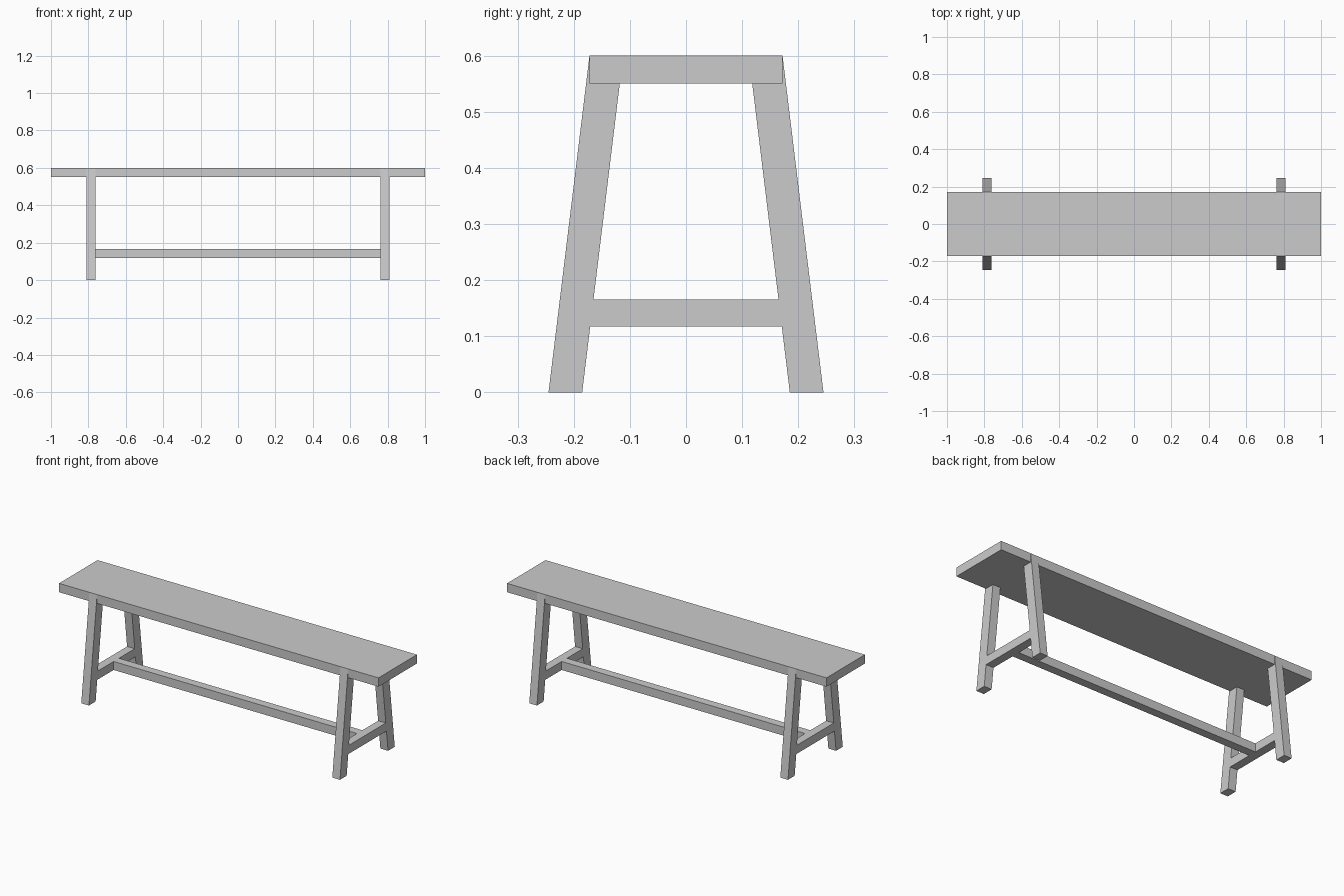
import bpy, bmesh
from mathutils import Vector

if "Cube" in bpy.data.objects:
    bpy.data.objects.remove(bpy.data.objects["Cube"])

SEAT_X, SEAT_Y, SEAT_BOTTOM, TOP = 1.0, 0.172, 0.55, 0.60
LEG_IN, LEG_OUT = 0.762, 0.81        # leg extent along x
RAIL_LOW, RAIL_HIGH = 0.117, 0.165   # stretcher heights
FOOT_IN, FOOT_OUT = 0.185, 0.245     # leg extent along y at the floor
SPLAY = (FOOT_OUT - SEAT_Y) / TOP    # inward lean per unit height


def prism(name, profile, x0, x1):
    """Extrude a (y, z) profile along x."""
    bm = bmesh.new()
    face = bm.faces.new([bm.verts.new((x0, y, z)) for y, z in profile])
    ext = bmesh.ops.extrude_face_region(bm, geom=[face])
    verts = [g for g in ext["geom"] if isinstance(g, bmesh.types.BMVert)]
    bmesh.ops.translate(bm, verts=verts, vec=Vector((x1 - x0, 0, 0)))
    bmesh.ops.recalc_face_normals(bm, faces=bm.faces[:])
    mesh = bpy.data.meshes.new(name)
    bm.to_mesh(mesh)
    bm.free()
    obj = bpy.data.objects.new(name, mesh)
    bpy.context.collection.objects.link(obj)
    return obj


def block(name, half_y, z0, z1, x0, x1):
    return prism(name, [(-half_y, z0), (half_y, z0), (half_y, z1), (-half_y, z1)], x0, x1)


def inner(z):
    """Inner leg edge at height z."""
    return FOOT_IN - SPLAY * z


# Seat plank and the long stretcher between the end frames
block("seat", SEAT_Y, SEAT_BOTTOM, TOP, -SEAT_X, SEAT_X)
block("long_stretcher", 0.024, RAIL_LOW, RAIL_HIGH, -LEG_IN, LEG_IN)

# End frames: two splayed legs joined by a cross stretcher
for side, sx in (("left", -1), ("right", 1)):
    xs = sorted((sx * LEG_IN, sx * LEG_OUT))
    for end, sy in (("front", -1), ("back", 1)):
        prism(f"{end}_{side}_leg",
              [(sy * FOOT_IN, 0), (sy * FOOT_OUT, 0),
               (sy * SEAT_Y, TOP), (sy * inner(TOP), TOP)], *xs)
    lo, hi = inner(RAIL_LOW), inner(RAIL_HIGH)
    prism(f"{side}_cross_stretcher",
          [(-lo, RAIL_LOW), (lo, RAIL_LOW), (hi, RAIL_HIGH), (-hi, RAIL_HIGH)], *xs)
